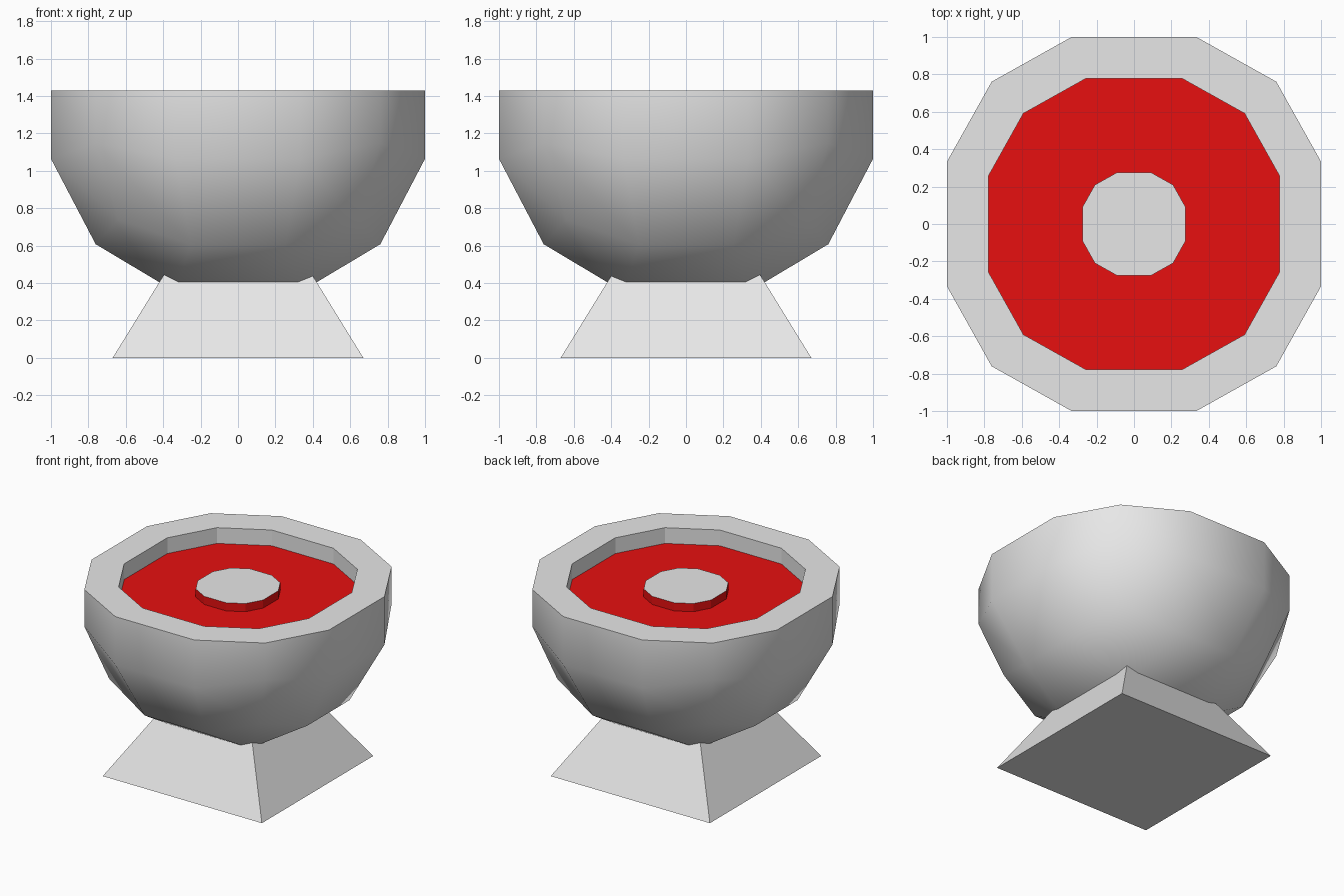
import bpy, bmesh
from mathutils import Vector, Matrix

default = bpy.data.objects.get("Cube")
if default:
    bpy.data.objects.remove(default, do_unlink=True)

CENTRE_Z, RIM_Z, FLOOR_Z, KNOB_Z = 1.42, 1.43, 1.31, 1.372
RADIUS, STRETCH = 1.1055, 1.068
WELL, KNOB = 0.777, 0.275   # fractions of the rim outline


def material(name, rgb):
    mat = bpy.data.materials.new(name)
    mat.use_nodes = True
    mat.diffuse_color = (*rgb, 1)
    mat.node_tree.nodes["Principled BSDF"].inputs["Base Color"].default_value = (*rgb, 1)
    return mat


def finish(bm, name, *mats):
    bmesh.ops.recalc_face_normals(bm, faces=bm.faces)
    mesh = bpy.data.meshes.new(name)
    bm.to_mesh(mesh)
    bm.free()
    for mat in mats:
        mesh.materials.append(mat)
    obj = bpy.data.objects.new(name, mesh)
    bpy.context.collection.objects.link(obj)
    return obj


def extend(bm, edges, scale, z):
    """Extrude an open loop, scaling it about the axis and moving it to height z."""
    geom = bmesh.ops.extrude_edge_only(bm, edges=edges)["geom"]
    for v in geom:
        if isinstance(v, bmesh.types.BMVert):
            v.co = Vector((v.co.x * scale, v.co.y * scale, z))
    return [e for e in geom if isinstance(e, bmesh.types.BMEdge) and e.is_boundary]


grey = material("grey", (0.8, 0.8, 0.8))
red = material("red", (0.8, 0.005, 0.005))

# Bowl: gridded cube rounded into a ball, cut off at the rim
bm = bmesh.new()
bmesh.ops.create_cube(bm, size=2)
bmesh.ops.subdivide_edges(bm, edges=bm.edges[:], cuts=2, use_grid_fill=True)
for v in bm.verts:
    v.co = v.co.normalized() * RADIUS
    v.co.z = v.co.z * STRETCH + CENTRE_Z
bmesh.ops.bisect_plane(bm, geom=bm.verts[:] + bm.edges[:] + bm.faces[:],
                       plane_co=(0, 0, RIM_Z), plane_no=(0, 0, 1), clear_outer=True)

# Rim, well wall, red floor ring and raised centre knob
loop = [e for e in bm.edges if e.is_boundary]
loop = extend(bm, loop, WELL, RIM_Z)
loop = extend(bm, loop, 1, FLOOR_Z)
before = set(bm.faces)
loop = extend(bm, loop, KNOB / WELL, FLOOR_Z)
for f in set(bm.faces) - before:
    f.material_index = 1
loop = extend(bm, loop, 1, KNOB_Z)
bmesh.ops.contextual_create(bm, geom=loop)[("faces")][0].material_index = 0
bowl = finish(bm, "bowl", grey, red)

# Smooth the round outside, keep the rim and well crisp
bpy.ops.object.select_all(action="DESELECT")
bowl.select_set(True)
bpy.context.view_layer.objects.active = bowl
bpy.ops.object.shade_smooth_by_angle(angle=0.8)
for p in bowl.data.polygons:
    if p.center.z > FLOOR_Z - 0.01 and p.center.xy.length < 0.9:
        p.use_smooth = False

# Pedestal: square block tapering up into the bowl
bm = bmesh.new()
bmesh.ops.create_cube(bm, size=1, matrix=Matrix.Translation((0, 0, 0.5)))
for v in bm.verts:
    half = 0.30 if v.co.z > 0.5 else 0.67
    v.co = Vector((half if v.co.x > 0 else -half,
                   half if v.co.y > 0 else -half,
                   0.6 if v.co.z > 0.5 else 0))
finish(bm, "pedestal", grey)
